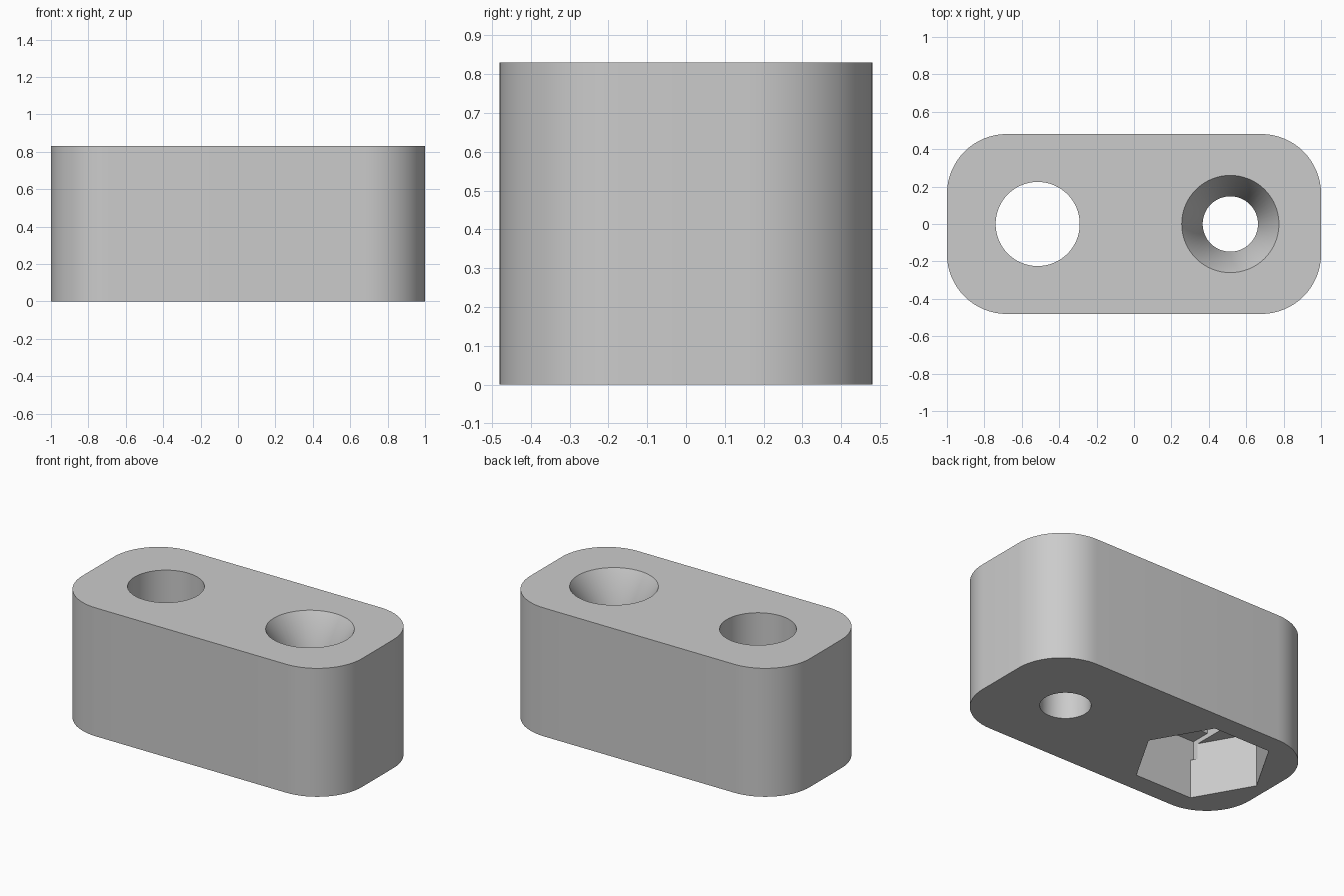
import bpy, bmesh
from math import cos, sin, pi

if "Cube" in bpy.data.objects:
    bpy.data.objects.remove(bpy.data.objects["Cube"], do_unlink=True)

LENGTH, WIDTH, HEIGHT, CORNER = 2.0, 0.962, 0.83, 0.32
HOLE_X, BOLT_R, SCREW_R, SINK_R, SINK_DEPTH = 0.515, 0.225, 0.148, 0.26, 0.2
NUT_R, NUT_DEPTH, STEP = 0.405, 0.35, 0.03

grey = bpy.data.materials.new("plain grey")
grey.use_nodes = True
colour = (0.6, 0.6, 0.6, 1)
grey.diffuse_color = colour
grey.node_tree.nodes["Principled BSDF"].inputs["Base Color"].default_value = colour


def ring(radius, sides=64, x=0.0):
    return [(x + radius * cos(2 * pi * i / sides), radius * sin(2 * pi * i / sides))
            for i in range(sides)]


def rectangle(hx, hy, x):
    return [(x - hx, -hy), (x + hx, -hy), (x + hx, hy), (x - hx, hy)]


def loft(name, sections):
    """Solid through (outline, height) sections with equal point counts."""
    bm = bmesh.new()
    loops = [[bm.verts.new((x, y, z)) for x, y in outline] for outline, z in sections]
    bm.faces.new(loops[0][::-1])
    bm.faces.new(loops[-1])
    n = len(loops[0])
    for low, high in zip(loops, loops[1:]):
        for i in range(n):
            j = (i + 1) % n
            bm.faces.new((low[i], low[j], high[j], high[i]))
    mesh = bpy.data.meshes.new(name)
    bm.to_mesh(mesh)
    bm.free()
    mesh.materials.append(grey)
    obj = bpy.data.objects.new(name, mesh)
    bpy.context.collection.objects.link(obj)
    return obj


def prism(name, outline, z0, z1):
    return loft(name, [(outline, z0), (outline, z1)])


# Block with rounded vertical corners
outline = []
for quarter, (sx, sy) in enumerate([(1, 1), (-1, 1), (-1, -1), (1, -1)]):
    for i in range(17):
        a = (quarter + i / 16) * pi / 2
        outline.append((sx * (LENGTH / 2 - CORNER) + CORNER * cos(a),
                        sy * (WIDTH / 2 - CORNER) + CORNER * sin(a)))
block = prism("block", outline, 0, HEIGHT)

# Countersunk screw hole, and bolt hole over a hexagonal nut pocket with two
# shallow steps (a slot across the flats, then a square) in its ceiling
sink = ring(SINK_R, x=HOLE_X)
shaft = ring(SCREW_R, x=HOLE_X)
slot_half = NUT_R * cos(pi / 6)
cutters = [
    loft("screw_hole_cutter", [(shaft, -0.1), (shaft, HEIGHT - SINK_DEPTH),
                               (sink, HEIGHT), (sink, HEIGHT + 0.1)]),
    prism("bolt_hole_cutter", ring(BOLT_R, x=-HOLE_X), NUT_DEPTH, HEIGHT + 0.1),
    prism("nut_pocket_cutter", ring(NUT_R, 6, -HOLE_X), -0.1, NUT_DEPTH),
    prism("slot_cutter", rectangle(BOLT_R, slot_half, -HOLE_X),
          NUT_DEPTH - 0.1, NUT_DEPTH + STEP),
    prism("square_cutter", rectangle(BOLT_R, BOLT_R, -HOLE_X),
          NUT_DEPTH - 0.1, NUT_DEPTH + 2 * STEP),
]
bpy.context.view_layer.objects.active = block
for cutter in cutters:
    cut = block.modifiers.new(cutter.name, "BOOLEAN")
    cut.operation, cut.solver, cut.object = "DIFFERENCE", "EXACT", cutter
    bpy.ops.object.modifier_apply(modifier=cut.name)
    bpy.data.objects.remove(cutter, do_unlink=True)

# Smooth round walls, crisp edges
bpy.ops.object.select_all(action="DESELECT")
block.select_set(True)
bpy.ops.object.shade_smooth_by_angle(angle=pi / 6)
